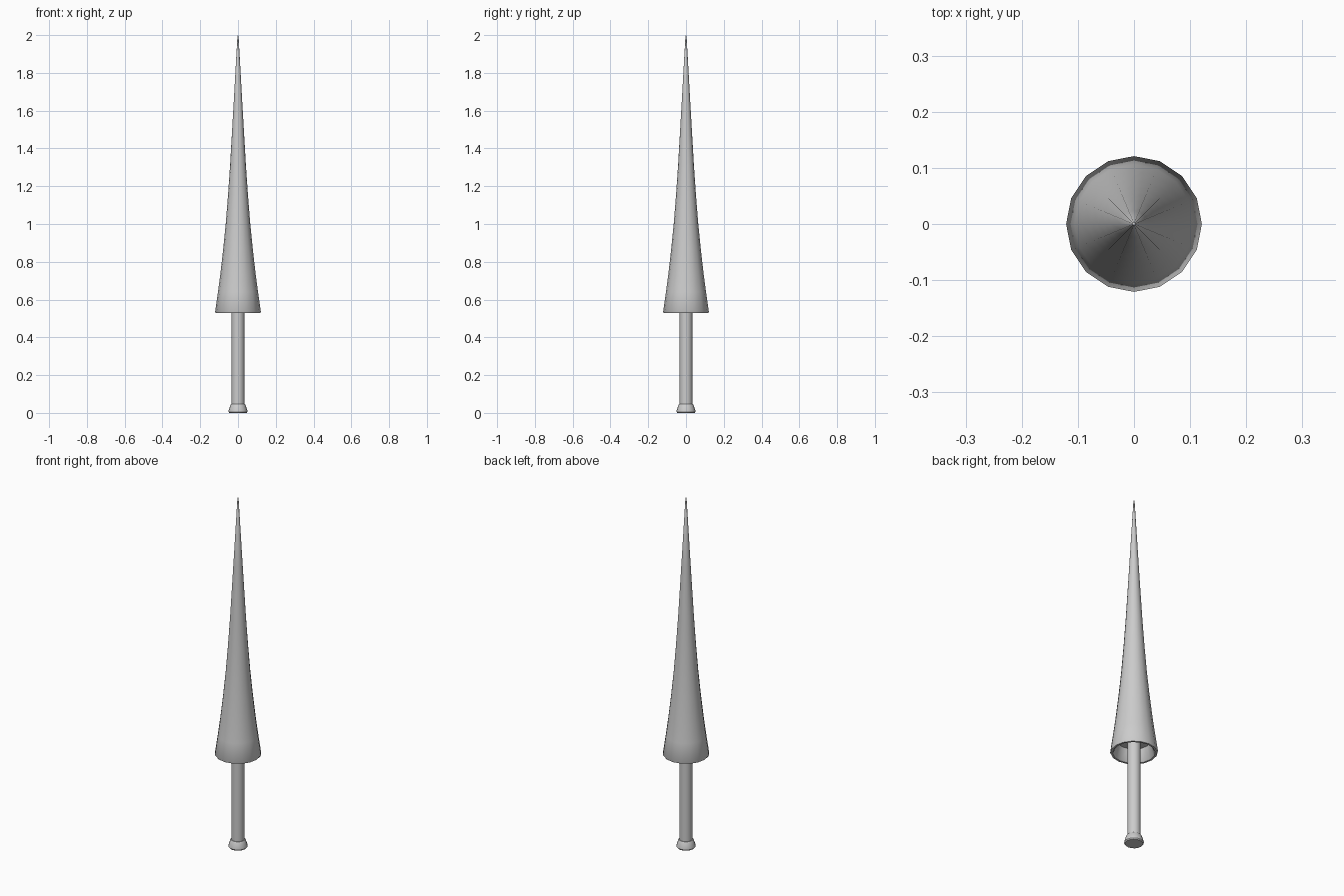
import bpy
import math

if "Cube" in bpy.data.objects:
    bpy.data.objects.remove(bpy.data.objects["Cube"])

SIDES = 16


def lathe(name, profile):
    """Spin an (r, z) profile around z; r = 0 gives a single pole vertex."""
    verts, rings, faces = [], [], []
    for r, z in profile:
        n = 1 if r == 0 else SIDES
        rings.append([len(verts) + i for i in range(n)])
        for i in range(n):
            a = 2 * math.pi * i / SIDES
            verts.append((r * math.cos(a), r * math.sin(a), z))
    for lo, hi in zip(rings, rings[1:]):
        for i in range(SIDES):
            j = (i + 1) % SIDES
            if len(lo) == 1:
                faces.append((lo[0], hi[j], hi[i]))
            elif len(hi) == 1:
                faces.append((lo[i], lo[j], hi[0]))
            else:
                faces.append((lo[i], lo[j], hi[j], hi[i]))
    mesh = bpy.data.meshes.new(name)
    mesh.from_pydata(verts, [], faces)
    ob = bpy.data.objects.new(name, mesh)
    bpy.context.collection.objects.link(ob)
    bpy.ops.object.select_all(action='DESELECT')
    ob.select_set(True)
    bpy.context.view_layer.objects.active = ob
    bpy.ops.object.shade_smooth_by_angle(angle=math.radians(40))
    return ob


# Flared lance cone: hollow underside, rim, then the long taper to the tip
lathe("lance_cone", [
    (0, 0.60), (0.085, 0.60), (0.102, 0.535), (0.108, 0.53), (0.118, 0.53),
    (0.121, 0.536), (0.106, 0.64), (0.094, 0.73), (0.078, 0.87),
    (0.065, 1.0), (0.053, 1.15), (0.042, 1.31), (0.024, 1.62),
    (0.003, 1.995), (0, 2.0)])

# Grip running up into the cone
lathe("handle", [(0, 0.03), (0.034, 0.03), (0.034, 0.605), (0, 0.605)])

# Pommel at the foot
lathe("pommel", [
    (0, 0), (0.046, 0), (0.050, 0.006), (0.049, 0.014), (0.040, 0.042),
    (0.037, 0.046), (0, 0.046)])
